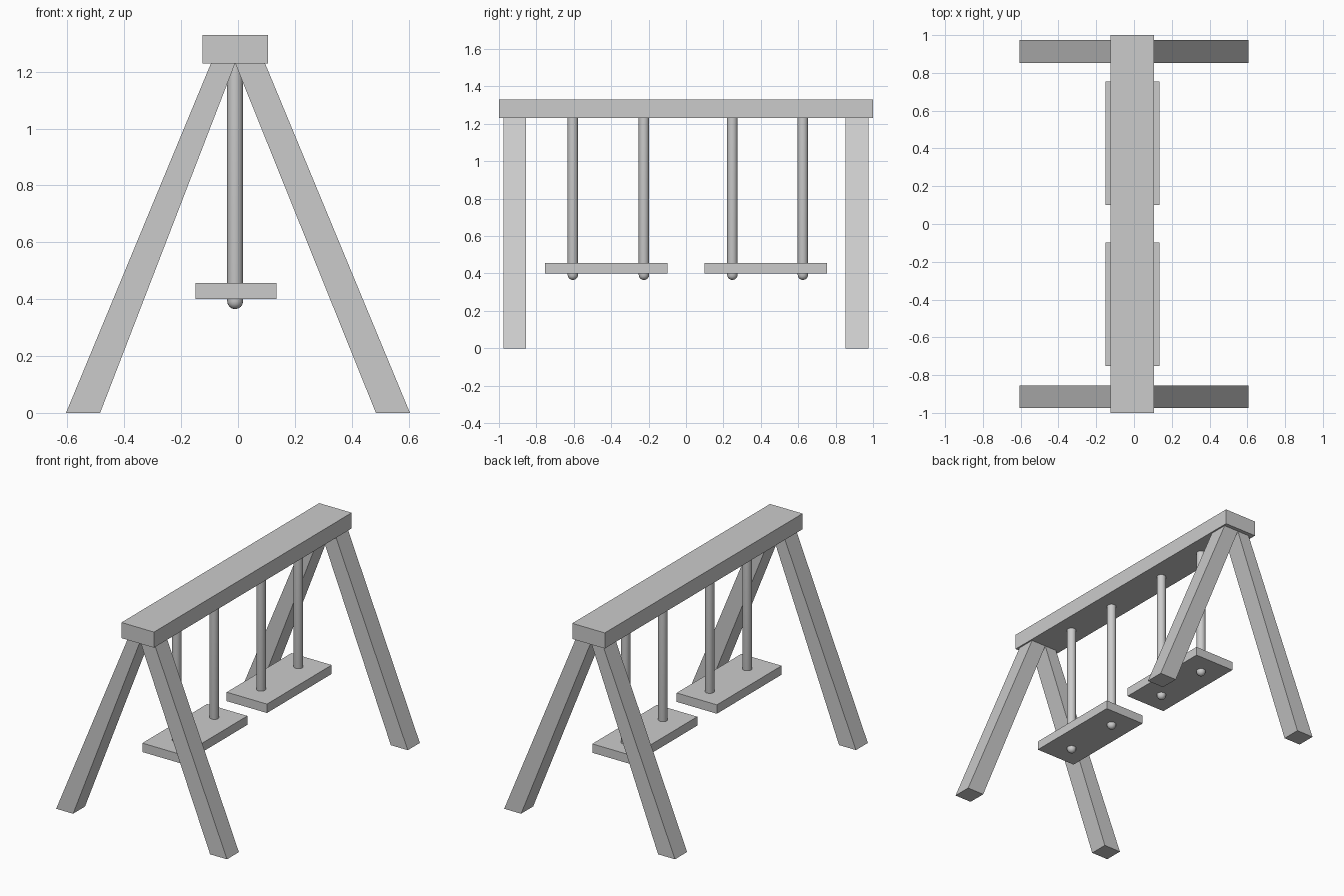
import bpy, bmesh
from math import sin, cos, pi

if "Cube" in bpy.data.objects:
    bpy.data.objects.remove(bpy.data.objects["Cube"])

CX = -0.01           # centre line of beam, seats and ropes
BEAM_Z = 1.23        # underside of beam


def finish(name, bm):
    bmesh.ops.recalc_face_normals(bm, faces=bm.faces)
    me = bpy.data.meshes.new(name)
    bm.to_mesh(me)
    bm.free()
    ob = bpy.data.objects.new(name, me)
    bpy.context.collection.objects.link(ob)
    return ob


def prism(name, profile, y0, y1):
    """Extrude an x/z outline along y."""
    bm = bmesh.new()
    face = bm.faces.new([bm.verts.new((x, y0, z)) for x, z in profile])
    ext = bmesh.ops.extrude_face_region(bm, geom=[face])
    verts = [v for v in ext["geom"] if isinstance(v, bmesh.types.BMVert)]
    bmesh.ops.translate(bm, verts=verts, vec=(0, y1 - y0, 0))
    return finish(name, bm)


def box(name, x0, x1, y0, y1, z0, z1):
    return prism(name, [(x0, z0), (x1, z0), (x1, z1), (x0, z1)], y0, y1)


def rope(name, y, r=0.028, bottom=0.365, sides=16, steps=4):
    """Round pole with a domed lower end."""
    bm = bmesh.new()
    rings = [(r * sin(a), bottom + r - r * cos(a))
             for a in (pi / 2 * i / steps for i in range(1, steps + 1))]
    rings.append((r, BEAM_Z))
    loops = [[bm.verts.new((CX + rr * cos(2 * pi * k / sides),
                            y + rr * sin(2 * pi * k / sides), z))
              for k in range(sides)] for rr, z in rings]
    for a, b in zip(loops, loops[1:]):
        for k in range(sides):
            n = (k + 1) % sides
            bm.faces.new((a[k], a[n], b[n], b[k]))
    tip = bm.verts.new((CX, y, bottom))
    for k in range(sides):
        bm.faces.new((tip, loops[0][(k + 1) % sides], loops[0][k]))
    bm.faces.new(loops[-1])
    ob = finish(name, bm)
    bpy.context.view_layer.objects.active = ob
    ob.select_set(True)
    bpy.ops.object.shade_smooth_by_angle()
    ob.select_set(False)


# Top beam
box("top_beam", -0.125, 0.105, -1, 1, BEAM_Z, 1.33)

# Slanted legs, meeting under the beam
for end, y0, y1 in (("front", -0.975, -0.855), ("back", 0.853, 0.975)):
    for side, s in (("left", -1), ("right", 1)):
        prism(f"{end}_{side}_leg",
              [(s * 0.485, 0), (s * 0.605, 0), (s * 0.095, BEAM_Z), (CX, BEAM_Z)],
              y0, y1)

# Seats, each hung on two ropes
for end, y0, y1, ropes in (("front", -0.753, -0.098, (-0.605, -0.225)),
                           ("back", 0.1, 0.755, (0.248, 0.625))):
    box(f"{end}_seat", -0.15, 0.135, y0, y1, 0.40, 0.457)
    for i, y in enumerate(ropes):
        rope(f"{end}_seat_rope_{i + 1}", y)
